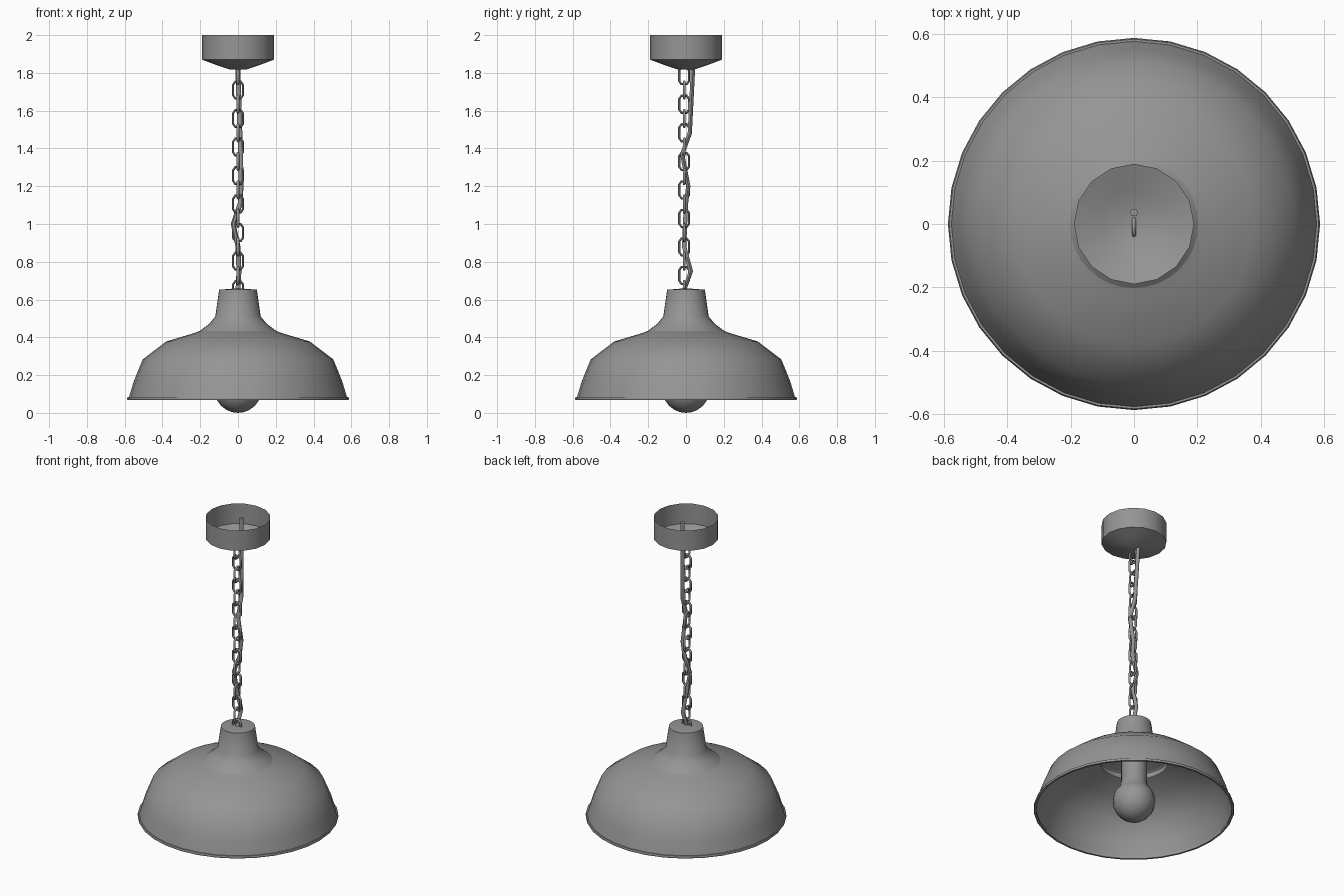
import bpy, bmesh, math
from mathutils import Vector

cube = bpy.data.objects.get("Cube")
if cube:
    bpy.data.objects.remove(cube, do_unlink=True)

grey = bpy.data.materials.new("grey metal")
grey.use_nodes = True
colour = (0.3, 0.3, 0.3, 1)
grey.diffuse_color = colour
grey.node_tree.nodes["Principled BSDF"].inputs["Base Color"].default_value = colour


def finish(obj, angle=60):
    bpy.ops.object.select_all(action="DESELECT")
    obj.select_set(True)
    bpy.context.view_layer.objects.active = obj
    bpy.ops.object.shade_smooth_by_angle(angle=math.radians(angle))
    return obj


def lathe(name, profile, sides, closed=False):
    """Spin a (radius, height) profile around the z axis."""
    bm = bmesh.new()
    verts = [bm.verts.new((r, 0, z)) for r, z in profile]
    pairs = list(zip(verts, verts[1:]))
    if closed:
        pairs.append((verts[-1], verts[0]))
    edges = [bm.edges.new(p) for p in pairs]
    bmesh.ops.spin(bm, geom=verts + edges, cent=(0, 0, 0), axis=(0, 0, 1),
                   angle=math.tau, steps=sides, use_duplicate=False)
    bmesh.ops.remove_doubles(bm, verts=bm.verts, dist=0.0002)
    bmesh.ops.recalc_face_normals(bm, faces=bm.faces)
    mesh = bpy.data.meshes.new(name)
    bm.to_mesh(mesh)
    bm.free()
    mesh.materials.append(grey)
    obj = bpy.data.objects.new(name, mesh)
    bpy.context.collection.objects.link(obj)
    return finish(obj)


def tube(name, points, radius, cyclic=False):
    """Sweep a round section along straight segments, as a mesh."""
    curve = bpy.data.curves.new(name, "CURVE")
    curve.dimensions = "3D"
    curve.bevel_depth = radius
    curve.bevel_resolution = 1
    curve.use_fill_caps = not cyclic
    spline = curve.splines.new("POLY")
    spline.points.add(len(points) - 1)
    for p, co in zip(spline.points, points):
        p.co = (*co, 1)
    spline.use_cyclic_u = cyclic
    curve.materials.append(grey)
    obj = bpy.data.objects.new(name, curve)
    bpy.context.collection.objects.link(obj)
    bpy.ops.object.select_all(action="DESELECT")
    obj.select_set(True)
    bpy.context.view_layer.objects.active = obj
    bpy.ops.object.convert(target="MESH")
    return finish(bpy.context.view_layer.objects.active)


# Ceiling canopy, an open cup
lathe("ceiling_canopy", [(0.19, 2), (0.19, 1.87), (0.11, 1.84),
                         (0.04, 1.817), (0, 1.817)], 16)

# Shade: neck bell, dome and rolled rim
lathe("shade_neck", [(0, 0.66), (0.1, 0.652), (0.12, 0.51), (0.152, 0.472),
                     (0.21, 0.428), (0.2, 0.39)], 32)
lathe("shade_dome", [(0.12, 0.465), (0.233, 0.422), (0.38, 0.378),
                     (0.505, 0.283), (0.552, 0.167), (0.578, 0.08)], 32)
lathe("shade_rim", [(0.572, 0.068), (0.584, 0.068), (0.588, 0.075),
                    (0.584, 0.083), (0.572, 0.083)], 32, closed=True)

# Bulb and its holder
bulb = [(0.125 * math.sin(a), 0.125 - 0.125 * math.cos(a))
        for a in (math.radians(d) for d in range(0, 136, 15))]
lathe("bulb", bulb + [(0.076, 0.25), (0.07, 0.3)], 16)
lathe("bulb_holder", [(0.07, 0.25), (0.076, 0.26), (0.076, 0.52), (0, 0.52)], 16)

# Chain of alternating links
link_shape = [(-0.026, -0.028), (-0.014, -0.045), (0.014, -0.045), (0.026, -0.028),
              (0.026, 0.028), (0.014, 0.045), (-0.014, 0.045), (-0.026, 0.028)]
first = tube("chain_link", [(x, 0, z) for x, z in link_shape], 0.007, cyclic=True)
for i in range(16):
    link = first if i == 0 else first.copy()
    if i:
        bpy.context.collection.objects.link(link)
    link.name = f"chain_link_{i + 1}"
    link.location = (0, -0.01, 1.785 - 0.0755 * i)
    link.rotation_euler.z = 0 if i % 2 else math.pi / 2

# Power cord woven along the chain
tube("power_cord", [(0, 0.036, 1.98), (0, 0.036, 1.8), (0.01, 0.02, 1.48),
                    (0.014, -0.02, 1.37), (0.016, 0.012, 1.2), (0.012, 0, 1.11),
                    (-0.025, -0.005, 1.0), (0, -0.01, 0.88), (0.005, 0.026, 0.75),
                    (0, -0.01, 0.65)], 0.013)
